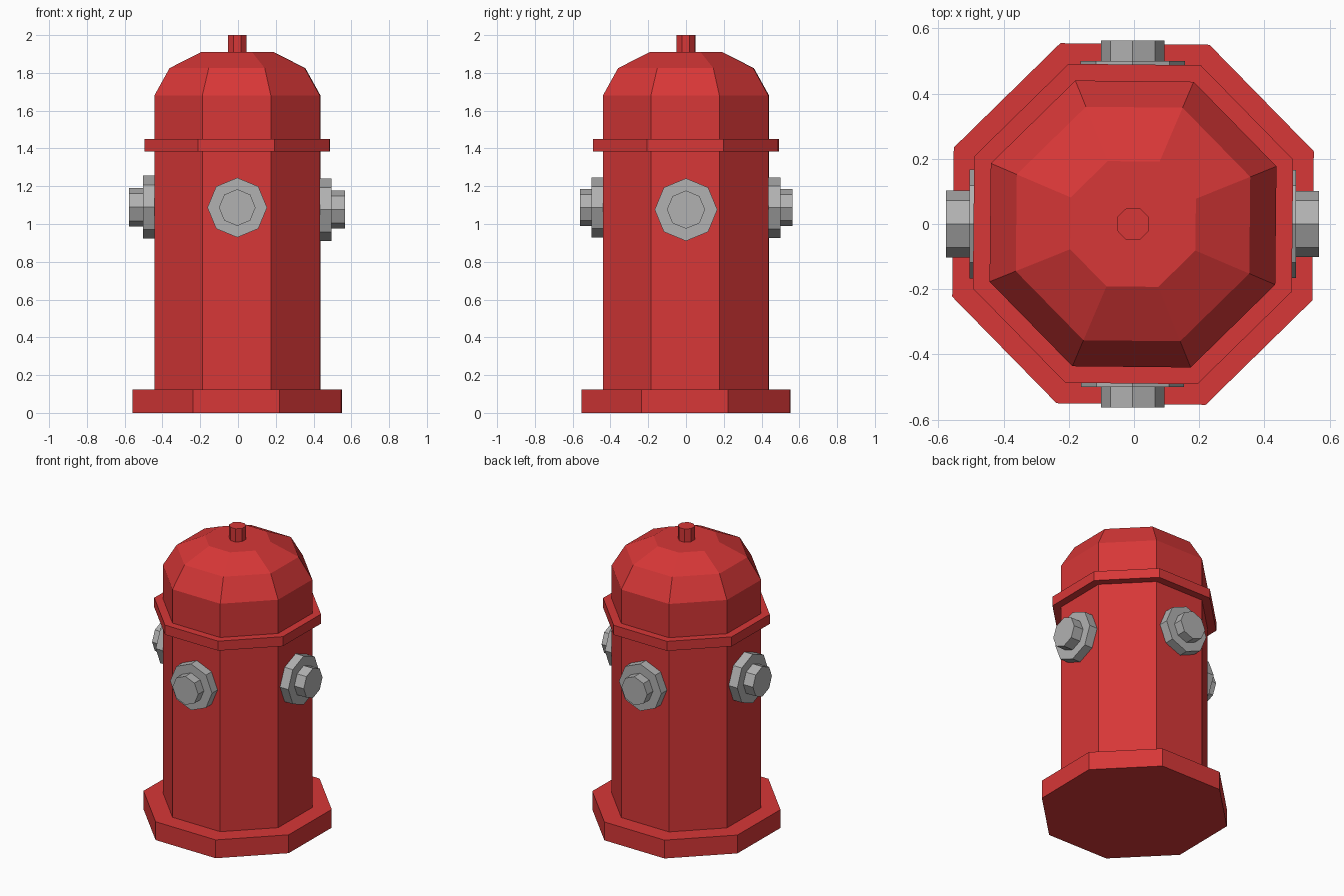
import bpy, bmesh, math
from mathutils import Matrix

if "Cube" in bpy.data.objects:
    bpy.data.objects.remove(bpy.data.objects["Cube"])

SIDES = 8
FLAT = 1 / math.cos(math.pi / SIDES)   # apothem -> corner radius


def material(name, colour):
    m = bpy.data.materials.new(name)
    m.diffuse_color = (*colour, 1)
    m.use_nodes = True
    m.node_tree.nodes["Principled BSDF"].inputs["Base Color"].default_value = m.diffuse_color
    return m


red = material("hydrant red", (0.68, 0.038, 0.038))
grey = material("metal grey", (0.44, 0.44, 0.44))


def lathe(name, profile, mat, turn=0.0, matrix=Matrix()):
    """Closed eight-sided solid from (radius, height) pairs, bottom to top."""
    bm = bmesh.new()
    rings = []
    for r, z in profile:
        ring = []
        for i in range(SIDES):
            a = turn + 2 * math.pi * i / SIDES
            ring.append(bm.verts.new((r * math.cos(a), r * math.sin(a), z)))
        rings.append(ring)
    for lo, hi in zip(rings, rings[1:]):
        for i in range(SIDES):
            j = (i + 1) % SIDES
            bm.faces.new((lo[i], lo[j], hi[j], hi[i]))
    bm.faces.new(rings[0][::-1])
    bm.faces.new(rings[-1])
    bm.transform(matrix)
    bmesh.ops.recalc_face_normals(bm, faces=bm.faces)
    mesh = bpy.data.meshes.new(name)
    bm.to_mesh(mesh)
    bm.free()
    mesh.materials.append(mat)
    ob = bpy.data.objects.new(name, mesh)
    bpy.context.collection.objects.link(ob)
    return ob


# Red upright parts: flats face the axes, with a very slight twist
twist = math.radians(22.5 - 0.6)
place = Matrix.Translation((-0.003, 0, 0))
parts = {
    "base": [(0.552, 0), (0.552, 0.125)],
    "body": [(0.438, 0.12), (0.438, 1.68), (0.358, 1.825), (0.192, 1.91)],
    "collar": [(0.489, 1.385), (0.489, 1.45)],
    "top_knob": [(0.049, 1.90), (0.049, 2.0)],
}
for name, prof in parts.items():
    lathe(name, [(r * FLAT, z) for r, z in prof], red, twist, place)

# Grey outlet caps on four sides: name, heading, height, outer and inner size
caps = [
    ("front", -90, 1.087, 0.158, 0.097, 0.562),
    ("right", 0, 1.076, 0.166, 0.101, 0.571),
    ("back", 90, 1.087, 0.160, 0.097, 0.563),
    ("left", 180, 1.089, 0.167, 0.102, 0.573),
]
for side, heading, z, big, small, tip in caps:
    m = (Matrix.Translation((-0.004, 0, z))
         @ Matrix.Rotation(math.radians(heading), 4, 'Z')
         @ Matrix.Rotation(math.pi / 2, 4, 'Y'))
    lathe(side + "_outlet_cap",
          [(big, 0.42), (big, 0.5), (small, 0.5), (small, tip)], grey, 0, m)
